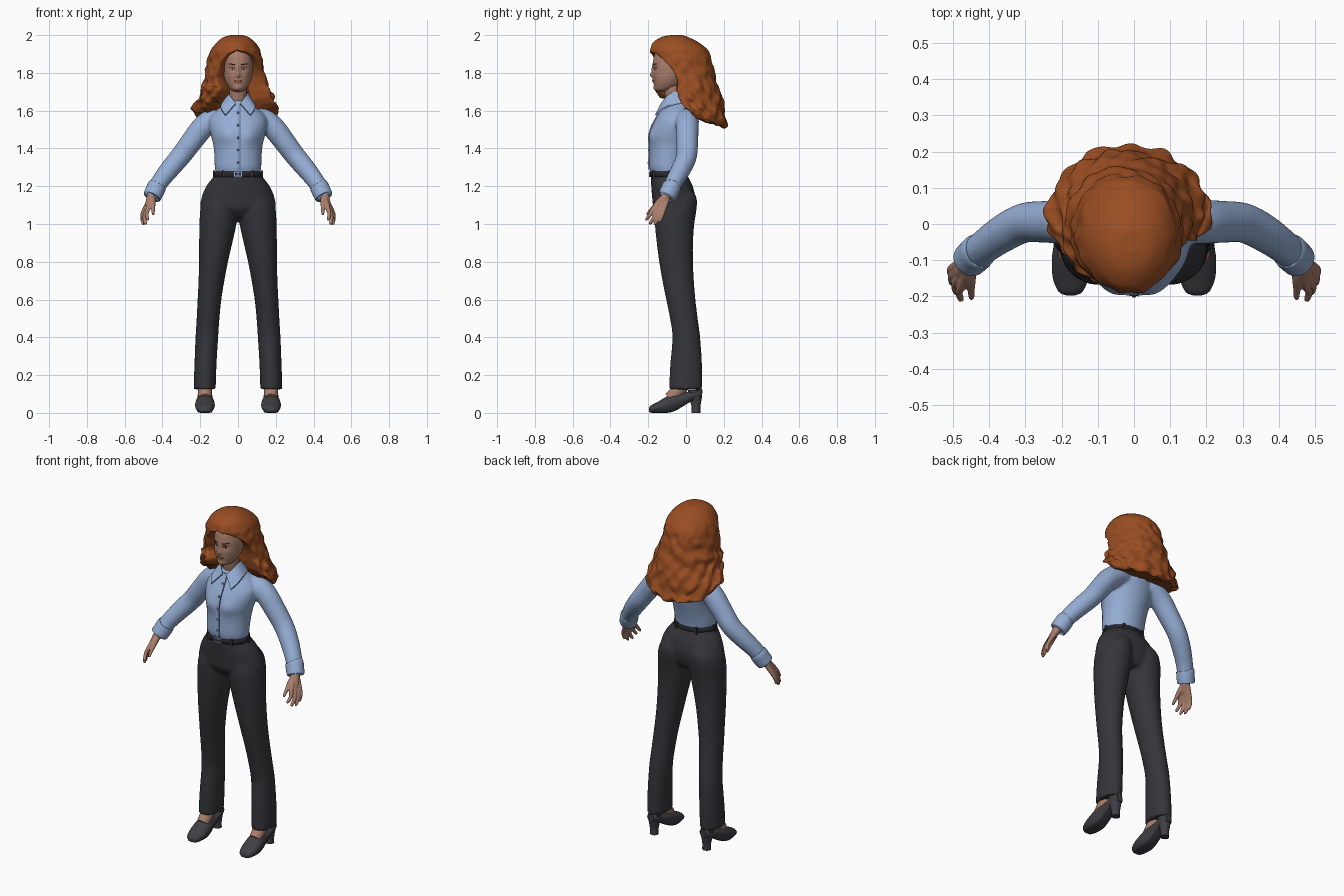
import bpy, bmesh, math
from mathutils import Vector, noise
from mathutils.bvhtree import BVHTree

cube = bpy.data.objects.get("Cube")
if cube:
    bpy.data.objects.remove(cube, do_unlink=True)


def material(name, r, g, b):
    m = bpy.data.materials.new(name)
    m.use_nodes = True
    m.diffuse_color = (r, g, b, 1)
    node = next(n for n in m.node_tree.nodes if n.type == 'BSDF_PRINCIPLED')
    node.inputs["Base Color"].default_value = (r, g, b, 1)
    node.inputs["Roughness"].default_value = 0.7
    return m


SKIN = material("skin", .40, .21, .15)
HAIR = material("auburn hair", .32, .075, .016)
SHIRT = material("blue cotton", .30, .42, .66)
SEAM = material("dark blue seam", .09, .14, .25)
TROUSER = material("charcoal cloth", .036, .035, .042)
SHOE = material("dark leather", .05, .05, .058)
BELT = material("black belt", .02, .02, .024)
LIP = material("lips", .32, .11, .09)
WHITE = material("eye white", .55, .5, .48)
DARK = material("dark brown", .06, .025, .015)


def smooth_rows(rows, n=5):
    """Catmull-Rom interpolation of table rows."""
    out = []
    for i in range(len(rows) - 1):
        a, b, c, d = (rows[max(i - 1, 0)], rows[i], rows[i + 1], rows[min(i + 2, len(rows) - 1)])
        for k in range(n):
            t = k / n
            out.append([q + t * (r - p) / 2 + t * t * (p - 2.5 * q + 2 * r - s / 2)
                        + t ** 3 * (1.5 * (q - r) + (s - p) / 2) for p, q, r, s in zip(a, b, c, d)])
    return out + [list(rows[-1])]


def oval(z, x0, x1, y0, y1, n=40):
    cx, cy, rx, ry = (x0 + x1) / 2, (y0 + y1) / 2, (x1 - x0) / 2, (y1 - y0) / 2
    return [Vector((cx + rx * math.sin(t), cy - ry * math.cos(t), z))
            for t in (math.tau * i / n for i in range(n))]


def column(rows, n=40):
    return [oval(*r, n) for r in smooth_rows(rows)]


def tube(rows, n=20):
    """Round tube through rows of x, y, z, radius."""
    rows = smooth_rows(rows)
    pts = [Vector(r[:3]) for r in rows]
    rings = []
    for i, r in enumerate(rows):
        d = pts[min(i + 1, len(pts) - 1)] - pts[max(i - 1, 0)]
        q = d.to_track_quat('Z', 'Y')
        rings.append([pts[i] + q @ Vector((math.cos(t), math.sin(t), 0)) * r[3]
                      for t in (math.tau * k / n for k in range(n))])
    return rings


def mirrored(shell):
    return [[Vector((-p.x, p.y, p.z)) for p in ring] for ring in shell]


def geometry(shells):
    verts, faces = [], []
    for shell in shells:
        base, n = len(verts), len(shell[0])
        verts += [p for ring in shell for p in ring]
        for i in range(len(shell) - 1):
            a = base + i * n
            faces += [(a + k, a + (k + 1) % n, a + n + (k + 1) % n, a + n + k) for k in range(n)]
        faces += [tuple(range(base, base + n)), tuple(range(len(verts) - n, len(verts)))]
    return verts, faces


def build(name, shells, mat, voxel=0, smooth=True):
    verts, faces = geometry(shells)
    me = bpy.data.meshes.new(name)
    me.from_pydata(verts, [], faces)
    bm = bmesh.new()
    bm.from_mesh(me)
    bmesh.ops.recalc_face_normals(bm, faces=bm.faces)
    for f in bm.faces:
        f.smooth = smooth and len(f.verts) == 4
    bm.to_mesh(me)
    bm.free()
    me.materials.append(mat)
    ob = bpy.data.objects.new(name, me)
    bpy.context.scene.collection.objects.link(ob)
    if voxel:
        mod = ob.modifiers.new("merge", 'REMESH')
        mod.mode, mod.voxel_size, mod.use_smooth_shade = 'VOXEL', voxel, True
        mod = ob.modifiers.new("soften", 'SMOOTH')
        mod.factor, mod.iterations = .5, 5
    return ob


def push_front(shell, bumps, limit):
    """Raise soft bumps (x, z, width, height, depth) on the front, both sides."""
    for p in (p for ring in shell for p in ring if p.y < limit):
        p.y -= sum(d * math.exp(-((abs(p.x) - x) / w) ** 2 - ((p.z - z) / h) ** 2)
                   for x, z, w, h, d in bumps)


def front_y(tree, x, z):
    hit = tree.ray_cast(Vector((x, -1, z)), Vector((0, 1, 0)))[0]
    return hit.y if hit else -.15


def decal(name, tree, mat, x, z, rx, rz, tilt=0, lift=.002):
    """Thin oval plate that follows the front of a surface."""
    rings = []
    for s, up in ((1, -.002), (1, lift * .6), (.6, lift), (.15, lift)):
        ring = []
        for k in range(16):
            t = math.tau * k / 16
            px = x + s * rx * math.cos(t)
            pz = z + s * rz * math.sin(t) + tilt * (px - x)
            ring.append(Vector((px, front_y(tree, px, pz) - up, pz)))
        rings.append(ring)
    build(name, [rings], mat)


def strip(name, tree, mat, x, w, z0, z1, lift):
    rings = []
    for i in range(31):
        z = z0 + (z1 - z0) * i / 30
        y = front_y(tree, x, z)
        rings.append([Vector((x + sx * w, y + dy, z))
                      for sx, dy in ((-1, .006), (-1, -lift), (1, -lift), (1, .006))])
    build(name, [rings], mat, smooth=False)


# Head and neck
head = column([(1.70, -.014, .014, -.14, -.10), (1.71, -.036, .036, -.163, -.07),
               (1.735, -.057, .057, -.169, -.03), (1.765, -.070, .070, -.172, -.01),
               (1.80, -.077, .077, -.174, .015), (1.85, -.079, .079, -.175, .025),
               (1.90, -.073, .073, -.165, .025), (1.94, -.055, .055, -.135, .005),
               (1.955, -.03, .03, -.1, -.03)], 96)
push_front(head, [(0, 1.787, .011, .013, .017), (0, 1.815, .009, .025, .008),
                  (.03, 1.823, .017, .012, -.007), (.03, 1.845, .022, .008, .003),
                  (0, 1.757, .018, .009, .006), (0, 1.72, .018, .012, .006),
                  (.042, 1.79, .02, .02, .003)], -.1)
build("head", [head], SKIN)
face = BVHTree.FromPolygons(*geometry([head]))
build("neck", [tube([(0, -.03, 1.56, .05), (0, -.06, 1.65, .045), (0, -.075, 1.74, .046)], 32)], SKIN)
decal("upper_lip", face, LIP, 0, 1.7595, .021, .004)
decal("lower_lip", face, LIP, 0, 1.753, .018, .0045)
for side, s in (("left", 1), ("right", -1)):
    decal(side + "_eye", face, WHITE, s * .031, 1.822, .0135, .0055)
    decal(side + "_iris", face, DARK, s * .031, 1.822, .0055, .0055, 0, .003)
    decal(side + "_lashes", face, DARK, s * .032, 1.8275, .015, .0016, 0, .003)
    decal(side + "_brow", face, DARK, s * .034, 1.846, .019, .0028, s * .12)

# Hair: z, x range, y range, then opening angles on the right and left of the face
hair_rows = [(2.0, -.035, .02, -.08, -.02, -15, -15), (1.99, -.075, .055, -.13, .01, -15, -15),
             (1.96, -.115, .092, -.175, .07, -15, -15), (1.925, -.14, .115, -.19, .11, -12, -8),
             (1.90, -.152, .123, -.192, .125, 12, 32), (1.86, -.162, .13, -.19, .138, 27, 56),
             (1.80, -.17, .14, -.183, .152, 34, 70), (1.74, -.185, .155, -.18, .172, 34, 72),
             (1.68, -.20, .178, -.18, .195, 23, 70), (1.62, -.23, .20, -.165, .208, 24, 70),
             (1.585, -.235, .208, -.11, .212, 38, 76), (1.57, -.20, .18, -.07, .18, 45, 80)]
hair = []
for z, x0, x1, y0, y1, right, left in smooth_rows(hair_rows, 8):
    ring = []
    low = min(1, max(0, (1.98 - z) / .35))
    drop = min(1, max(0, (1.8 - z) / .2))
    middle = Vector(((x0 + x1) / 2, (y0 + y1) / 2, z))
    for p in oval(z, x0, x1, y0, y1, 160):
        d = p - middle
        t = math.atan2(d.x / (x1 - x0), -d.y / (y1 - y0))
        edge = (left if t > 0 else right) - abs(math.degrees(t))
        cut = min(1, max(0, edge / 9 + .5))
        cut = cut * cut * (3 - 2 * cut)
        wave = math.sin(z * 62 + 3 * t + 3 * noise.noise(p * 9))
        lock = math.sin(13 * t + 5 * math.sin(z * 17))
        r = 1 + low * (.035 * wave + .022 * lock) + .07 * noise.noise(p * 22) * min(1, low * 3)
        p = middle + d * r * (1 - .6 * cut)
        p.z += drop * (-.36 * (p.y - .04) + .022 * noise.noise(p * 28))
        ring.append(p)
    hair.append(ring)
build("hair", [hair], HAIR)

# Shirt body with sleeves
torso = column([(1.262, -.116, .116, -.183, .002), (1.30, -.123, .123, -.194, .006),
                (1.36, -.125, .125, -.194, .02), (1.42, -.131, .131, -.192, .037),
                (1.47, -.144, .144, -.190, .05), (1.52, -.153, .153, -.178, .06),
                (1.56, -.15, .15, -.158, .065), (1.60, -.118, .118, -.135, .058),
                (1.63, -.075, .075, -.12, .035), (1.655, -.05, .05, -.112, .0)], 64)
push_front(torso, [(.062, 1.465, .045, .045, .014)], -.06)
sleeve = tube([(.08, .01, 1.558, .05), (.13, .008, 1.552, .06), (.185, .006, 1.513, .061),
               (.245, .006, 1.437, .058), (.303, .003, 1.36, .055), (.36, -.025, 1.292, .052),
               (.41, -.06, 1.228, .047), (.447, -.09, 1.168, .044)], 32)
build("shirt", [torso, sleeve, mirrored(sleeve)], SHIRT, .008)
chest = BVHTree.FromPolygons(*geometry([torso]))
strip("button_placket", chest, SHIRT, 0, .013, 1.285, 1.64, .004)
strip("placket_seam", chest, SEAM, .011, .002, 1.285, 1.635, .006)
for i in range(5):
    decal(f"button_{i + 1}", chest, SEAM, 0, 1.325 + .066 * i, .006, .006, 0, .008)
cuff = tube([(.427, -.074, 1.203, .046), (.43, -.076, 1.198, .05), (.441, -.087, 1.173, .05),
             (.455, -.1, 1.146, .048), (.456, -.101, 1.144, .04)], 32)
build("cuffs", [cuff, mirrored(cuff)], SHIRT)

# Folded collar, as a thin band from the nape to each point
collar_rows = [(0, .0, 1.70, 0, .035, 1.65), (.036, -.02, 1.70, .06, .012, 1.645),
               (.05, -.06, 1.70, .086, -.055, 1.64), (.042, -.10, 1.68, .09, -.12, 1.615),
               (.012, -.132, 1.64, .066, -.163, 1.578)]
collar = []
for r in smooth_rows(collar_rows):
    top, tip = Vector(r[:3]), Vector(r[3:])
    thick = Vector((0, .004, -.006))
    collar.append([top, tip, tip + thick, top + thick])
build("collar", [collar, mirrored(collar)], SHIRT, smooth=False)

# Trousers
leg = column([(.125, .118, .235, -.09, .085), (.25, .114, .231, -.084, .085),
              (.40, .105, .225, -.072, .075), (.50, .098, .219, -.085, .062),
              (.60, .088, .214, -.105, .05), (.70, .072, .209, -.125, .042),
              (.80, .053, .207, -.142, .037), (.90, .030, .206, -.155, .037),
              (1.0, .008, .204, -.165, .044), (1.08, -.003, .199, -.168, .056),
              (1.14, .008, .178, -.16, .056), (1.19, .03, .14, -.14, .025)])
hips = column([(1.035, -.13, .13, -.13, .02), (1.08, -.196, .196, -.170, .042),
               (1.14, -.193, .193, -.179, .048), (1.20, -.168, .168, -.184, .036),
               (1.24, -.138, .138, -.187, .016), (1.265, -.121, .121, -.187, .006)], 64)
build("trousers", [leg, mirrored(leg), hips], TROUSER, .009)

# Belt, loops and buckle
build("belt", [[oval(z, -w, w, -.189 - g, .007 + g, 64) for z, w, g in
                ((1.248, .12, -.002), (1.25, .129, .002), (1.277, .124, .002), (1.279, .115, -.002))]],
      BELT)


def box(x, y, z, a, b, c):
    return [[Vector((x + i * a, y + j * b, z + k * c))
             for i, j in ((-1, -1), (1, -1), (1, 1), (-1, 1))] for k in (-1, 1)]


loops = [box(s * .127 * math.sin(t), -.091 - .101 * math.cos(t), 1.263, .006, .006, .02)
         for t in (.65, 1.6, 2.6) for s in (1, -1)]
build("belt_loops", loops, TROUSER, smooth=False)
build("buckle", [box(0, -.192, 1.264 + dz, .021, .005, .003) for dz in (-.011, .011)]
      + [box(dx, -.192, 1.264, .003, .005, .013) for dx in (-.019, 0, .019)], SHIRT, smooth=False)

# Hands: each finger runs from the wrist so that together they form the palm
fingers = [(.475, -.170, 1.085, .478, -.207, 1.02), (.485, -.152, 1.075, .491, -.188, .998),
           (.492, -.134, 1.072, .502, -.163, .995), (.495, -.117, 1.077, .506, -.138, 1.01)]
hand = [tube([(.446, -.09, 1.18, .026), (.458, -.107, 1.145, .025), (.47, -.125, 1.115, .02),
              (.482, -.14, 1.09, .014)])]
for kx, ky, kz, tx, ty, tz in fingers:
    hand.append(tube([(.457, -.105 + (ky + .14) * .4, 1.145, .016), (kx, ky, kz, .0125),
                      ((kx + tx) / 2 + .007, (ky + ty) / 2, (kz + tz) / 2, .0105),
                      (tx, ty, tz + .006, .009), (tx, ty, tz, .005)], 12))
hand.append(tube([(.455, -.11, 1.145, .018), (.452, -.148, 1.112, .016), (.45, -.178, 1.082, .011),
                  (.449, -.202, 1.055, .008), (.449, -.207, 1.049, .005)], 12))
build("left_hand", hand, SKIN, .0035)
build("right_hand", [mirrored(f) for f in hand], SKIN, .0035)

# Feet and heeled shoes: y, half width, bottom, top
ankle = tube([(.175, -.085, .075, .034), (.175, -.05, .11, .037), (.175, -.01, .16, .036),
              (.175, .0, .24, .036)], 24)
shoe_rows = [(-.197, .012, .006, .022), (-.187, .033, .001, .038), (-.15, .049, 0, .058),
             (-.10, .052, 0, .088), (-.06, .047, .01, .104), (-.02, .042, .032, .106),
             (.03, .039, .062, .115), (.07, .034, .075, .13), (.086, .018, .085, .13)]
shoe = []
for y, w, z0, z1 in smooth_rows(shoe_rows):
    shoe.append([Vector((p.x + .175, y, z0 + (z1 - z0) * (p.y + 1) / 2)) for p in oval(0, -w, w, -1, 1, 32)])
    for p in shoe[-1]:
        flat = z0 + (z1 - z0) * .22
        if p.z < flat:
            p.z = z0 + (p.z - z0) * .3
heel = column([(0, .15, .2, .03, .076), (.04, .15, .2, .028, .077),
               (.08, .143, .207, .015, .084), (.12, .14, .21, .01, .087)], 24)
for side, flip in (("left", lambda s: s), ("right", mirrored)):
    build(side + "_foot", [flip(ankle)], SKIN)
    build(side + "_shoe", [flip(shoe)], SHOE)
    build(side + "_heel", [flip(heel)], SHOE)
